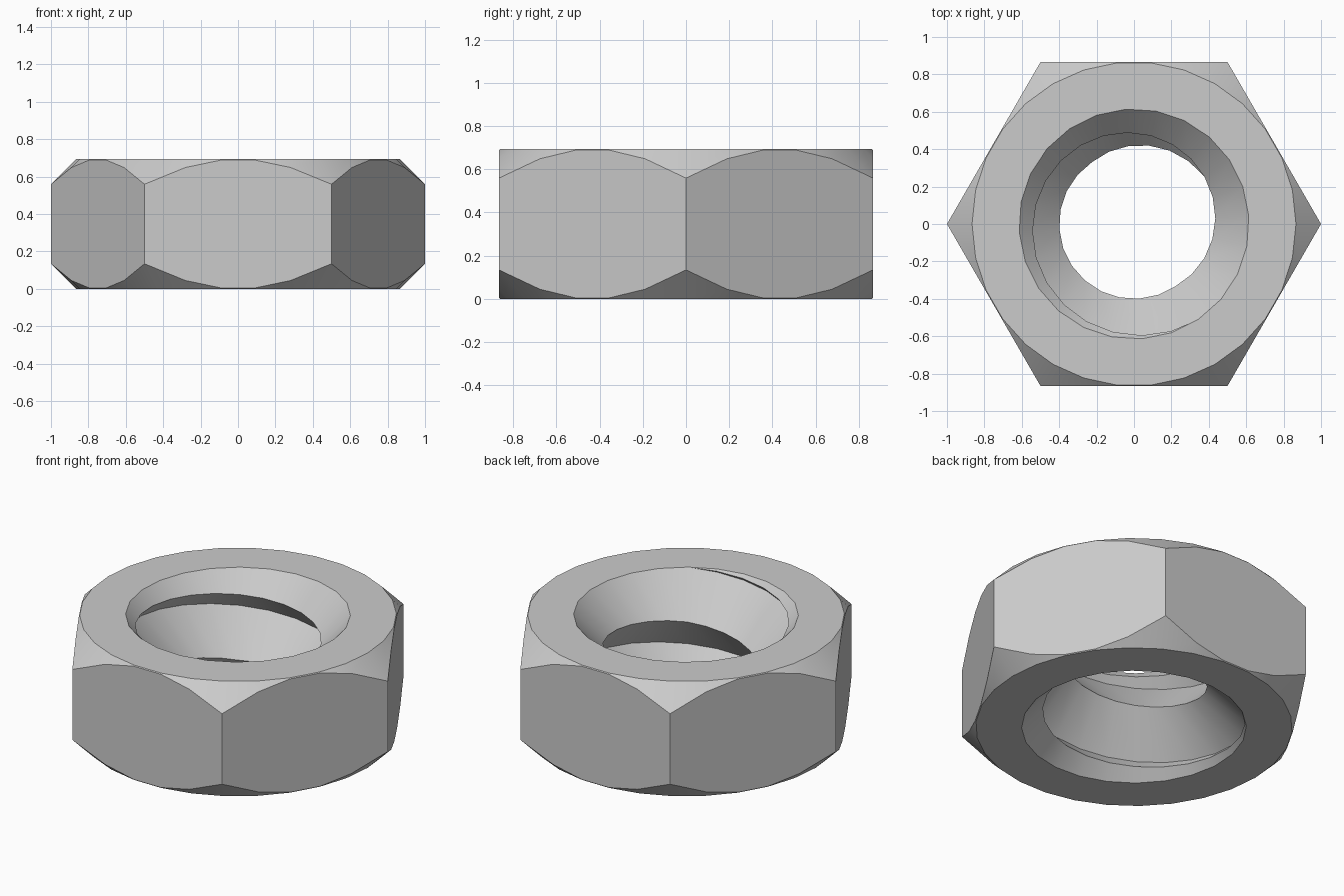
import bpy
import bmesh
from math import sin, cos, radians

cube = bpy.data.objects.get("Cube")
if cube:
    bpy.data.objects.remove(cube, do_unlink=True)

HEIGHT = 0.693
APOTHEM = 0.866            # half width across the flats
CREST, ROOT = 0.40, 0.615  # thread radii
PITCH = HEIGHT / 1.5
SLOPE = 2 * (ROOT - CREST) / PITCH
SIDES, TURN_STEPS = 30, 24
THREAD_START = -56         # degrees

steel = bpy.data.materials.new("steel_grey")
steel.use_nodes = True
grey = (0.6, 0.6, 0.6, 1)
steel.diffuse_color = grey
steel.node_tree.nodes["Principled BSDF"].inputs["Base Color"].default_value = grey

bm = bmesh.new()


def ring_point(radius, degrees, z):
    a = radians(degrees)
    return bm.verts.new((radius * cos(a), radius * sin(a), z))


def skin(columns):
    """Join neighbouring columns of vertices with faces."""
    for left, right in zip(columns, columns[1:]):
        for k in range(len(left) - 1):
            bm.faces.new((left[k], right[k], right[k + 1], left[k + 1]))


def annulus(big, small):
    """Zip two concentric vertex rings together with triangles."""
    i = j = 0
    big_steps, small_steps = len(big) - 1, len(small) - 1
    while i < big_steps or j < small_steps:
        if (i + 1) * small_steps <= (j + 1) * big_steps and i < big_steps:
            bm.faces.new((big[i], big[i + 1], small[j]))
            i += 1
        else:
            bm.faces.new((big[i], small[j + 1], small[j]))
            j += 1


# Hexagonal body with conical chamfers above and below
outer = []
for i in range(SIDES):
    deg = THREAD_START - 4 - i * 360 / SIDES
    reach = APOTHEM / cos(radians(deg % 60 - 30))
    drop = reach - APOTHEM
    outer.append([ring_point(APOTHEM, deg, HEIGHT), ring_point(reach, deg, HEIGHT - drop),
                  ring_point(reach, deg, drop), ring_point(APOTHEM, deg, 0)])
outer.append(outer[0])
skin(outer)


# Coarse right-handed V thread, countersunk at both ends
def thread_profile(t):
    half = PITCH / 2
    fall = PITCH * t
    top_crest = -fall / 2
    root_a = -fall
    crest_b = max(-half - fall, -(HEIGHT + fall) / 2)
    root_b = max(-PITCH - fall, -HEIGHT)
    crest_c = max(-(HEIGHT + PITCH + fall) / 2, -HEIGHT)
    return [(ROOT, 0), (ROOT + SLOPE * top_crest, top_crest), (ROOT, root_a),
            (ROOT - SLOPE * (root_a - crest_b), crest_b), (ROOT, root_b),
            (ROOT - SLOPE * (crest_c + HEIGHT), crest_c), (ROOT, -HEIGHT)]


inner = []
for i in range(TURN_STEPS + 1):
    t = i / TURN_STEPS
    inner.append([ring_point(r, THREAD_START - 360 * t, HEIGHT + z)
                  for r, z in thread_profile(t)])
skin(inner)

# Flat annular end faces
for end in (0, -1):
    annulus([column[end] for column in outer], [column[end] for column in inner])

bmesh.ops.remove_doubles(bm, verts=bm.verts[:], dist=0.0005)
bmesh.ops.recalc_face_normals(bm, faces=bm.faces[:])
mesh = bpy.data.meshes.new("hex_nut")
bm.to_mesh(mesh)
bm.free()
mesh.materials.append(steel)
nut = bpy.data.objects.new("hex_nut", mesh)
bpy.context.collection.objects.link(nut)

bpy.ops.object.select_all(action="DESELECT")
nut.select_set(True)
bpy.context.view_layer.objects.active = nut
bpy.ops.object.shade_smooth_by_angle(angle=radians(30))
